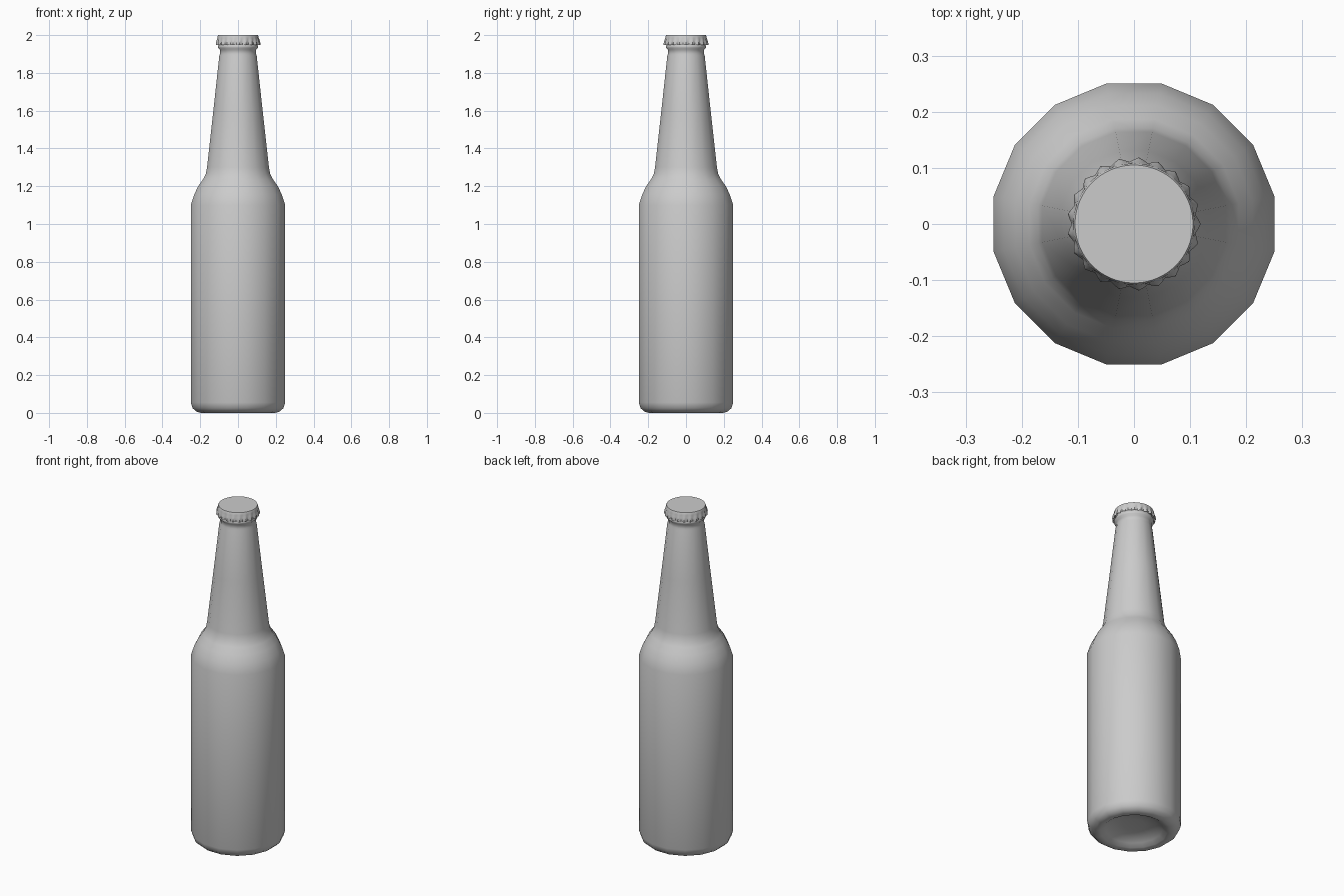
import bpy
import bmesh
from math import cos, sin, pi, radians

cube = bpy.data.objects.get("Cube")
if cube:
    bpy.data.objects.remove(cube, do_unlink=True)

# One plain grey for the whole bottle
grey = bpy.data.materials.new("plain grey")
grey.use_nodes = True
grey.diffuse_color = (0.6, 0.6, 0.6, 1)
grey.node_tree.nodes["Principled BSDF"].inputs["Base Color"].default_value = (0.6, 0.6, 0.6, 1)


def lathe(name, profile, sides, turn=0.0, crimps=0, smooth=35):
    """Revolve (radius, height, ripple) points, closing both ends with caps."""
    bm = bmesh.new()
    rings = []
    for r, z, ripple in profile:
        ring = []
        for i in range(sides):
            a = 2 * pi * i / sides + turn
            rr = r + ripple * cos(crimps * a)
            ring.append(bm.verts.new((rr * cos(a), rr * sin(a), z)))
        rings.append(ring)
    for low, high in zip(rings, rings[1:]):
        for i in range(sides):
            j = (i + 1) % sides
            bm.faces.new((low[i], low[j], high[j], high[i]))
    bm.faces.new(rings[0][::-1])
    bm.faces.new(rings[-1])
    bmesh.ops.recalc_face_normals(bm, faces=bm.faces)
    mesh = bpy.data.meshes.new(name)
    bm.to_mesh(mesh)
    bm.free()
    mesh.materials.append(grey)
    obj = bpy.data.objects.new(name, mesh)
    bpy.context.collection.objects.link(obj)
    bpy.ops.object.select_all(action="DESELECT")
    obj.select_set(True)
    bpy.context.view_layer.objects.active = obj
    bpy.ops.object.shade_smooth_by_angle(angle=radians(smooth))
    return obj


# Glass body: hollowed base, straight wall, shoulder, tapering neck and lip
body = [(0.06, 0.045), (0.12, 0.038), (0.155, 0.02), (0.18, 0.004),
        (0.20, 0.0), (0.225, 0.007), (0.245, 0.025), (0.255, 0.055),
        (0.255, 0.58), (0.255, 1.10), (0.237, 1.155), (0.215, 1.20),
        (0.19, 1.235), (0.174, 1.265), (0.167, 1.30),
        (0.133, 1.60), (0.101, 1.89), (0.098, 1.90), (0.098, 1.922),
        (0.108, 1.932), (0.109, 1.942), (0.103, 1.952), (0.098, 1.98)]
lathe("bottle_body", [(r, z, 0) for r, z in body], 16, turn=pi / 16, smooth=45)

# Crimped cap: hollow underside, rippled skirt and flat top
cap = [(0.098, 1.975, 0), (0.106, 1.955, 0.003), (0.114, 1.947, 0.004),
       (0.115, 1.956, 0.004), (0.112, 1.972, 0.003),
       (0.109, 1.985, 0.001), (0.108, 1.994, 0), (0.105, 2.0, 0)]
lathe("bottle_cap", cap, 21 * 4, crimps=21, smooth=40)
